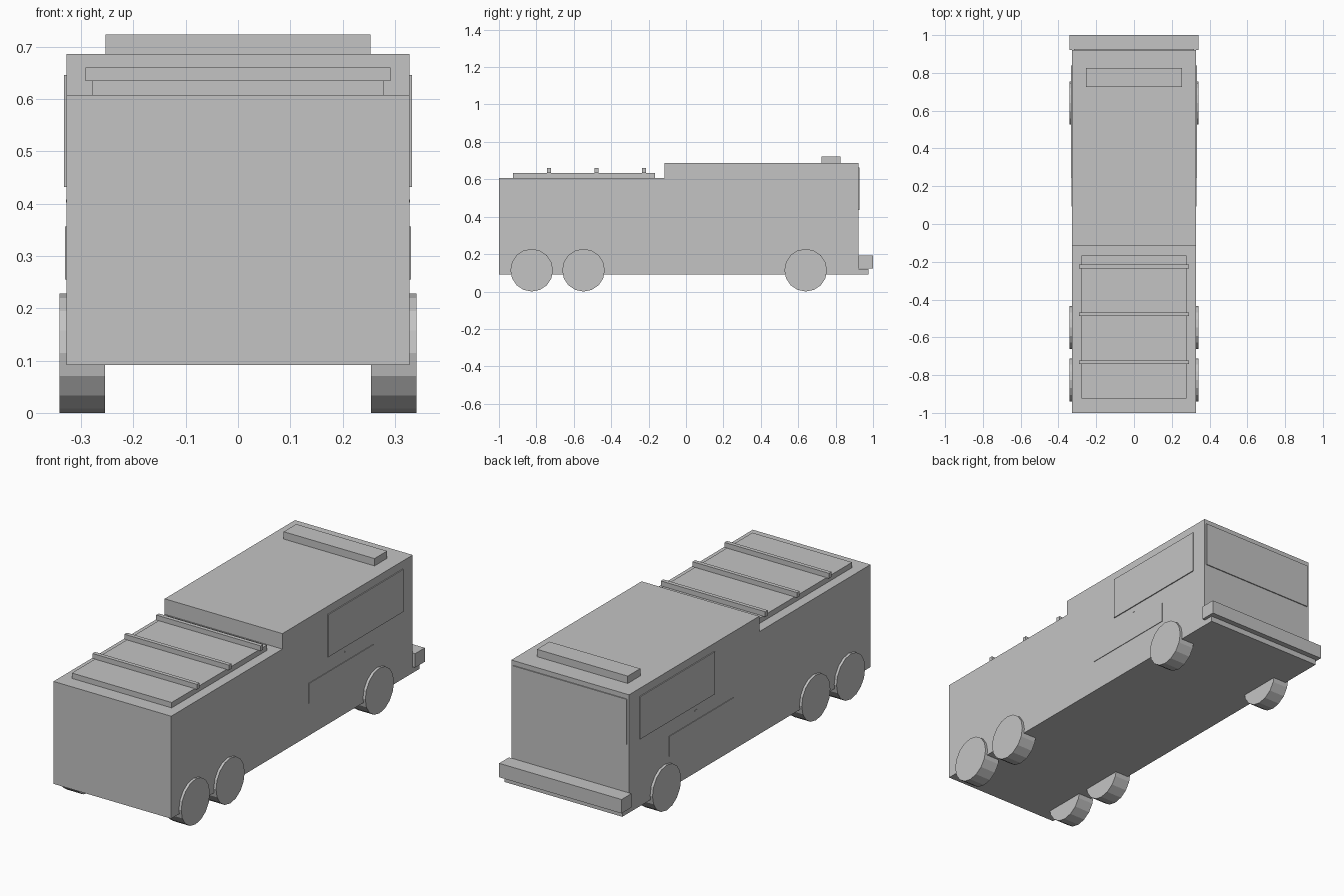
import bpy, bmesh, math
from mathutils import Matrix, Vector

if "Cube" in bpy.data.objects:
    bpy.data.objects.remove(bpy.data.objects["Cube"])

# One plain grey paint for the whole model
grey = bpy.data.materials.new("plain grey")
grey.diffuse_color = (0.55, 0.55, 0.55, 1)
grey.use_nodes = True
grey.node_tree.nodes["Principled BSDF"].inputs["Base Color"].default_value = grey.diffuse_color


def finish(name, bm):
    bmesh.ops.recalc_face_normals(bm, faces=bm.faces)
    mesh = bpy.data.meshes.new(name)
    bm.to_mesh(mesh)
    bm.free()
    mesh.materials.append(grey)
    obj = bpy.data.objects.new(name, mesh)
    bpy.context.collection.objects.link(obj)
    return obj


def box(name, x0, x1, y0, y1, z0, z1):
    bm = bmesh.new()
    size = Matrix.Diagonal((x1 - x0, y1 - y0, z1 - z0, 1))
    centre = Matrix.Translation(((x0 + x1) / 2, (y0 + y1) / 2, (z0 + z1) / 2))
    bmesh.ops.create_cube(bm, size=1, matrix=centre @ size)
    return finish(name, bm)


def wheel(name, x, y):
    # 16-sided drum with a vertex pointing straight down
    bm = bmesh.new()
    place = Matrix.Translation((x, y, 0.114)) @ Matrix.Rotation(math.pi / 2, 4, 'Y')
    bmesh.ops.create_cone(bm, cap_ends=True, segments=16, radius1=0.114,
                          radius2=0.114, depth=0.087, matrix=place)
    return finish(name, bm)


# Truck body: side profile (y, z) extruded across the width
W = 0.328
profile = [(-1, 0.092), (0.975, 0.092), (0.975, 0.12), (0.922, 0.12),
           (0.922, 0.686), (-0.115, 0.686), (-0.115, 0.608), (-1, 0.608)]
bm = bmesh.new()
face = bm.faces.new([bm.verts.new((-W, y, z)) for y, z in profile])
side = bmesh.ops.extrude_face_region(bm, geom=[face])["geom"]
bmesh.ops.translate(bm, vec=Vector((2 * W, 0, 0)),
                    verts=[v for v in side if isinstance(v, bmesh.types.BMVert)])
finish("truck_body", bm)

# Bumper, windscreen and roof light bar
box("bumper", -0.341, 0.341, 0.922, 1.0, 0.122, 0.192)
box("windscreen", -0.318, 0.318, 0.918, 0.927, 0.435, 0.662)
box("roof_light_bar", -0.253, 0.253, 0.725, 0.825, 0.68, 0.723)

# Rear deck cover and its cross ribs
box("deck_cover", -0.278, 0.278, -0.925, -0.167, 0.6, 0.635)
for i, y in enumerate((-0.732, -0.478, -0.225)):
    box(f"deck_rib_{i + 1}", -0.291, 0.291, y - 0.01, y + 0.01, 0.634, 0.66)

# Mirrored side parts: windows, lockers, handles and wheels
for label, s in (("left", -1), ("right", 1)):
    def plate(name, depth, y0, y1, z0, z1):
        a, b = sorted((s * (W - 0.003), s * (W + depth)))
        box(f"{label}_{name}", a, b, y0, y1, z0, z1)

    plate("window", 0.005, 0.245, 0.84, 0.432, 0.646)
    plate("side_panel", 0.003, 0.093, 0.605, 0.255, 0.356)
    plate("door_handle", 0.001, 0.38, 0.40, 0.402, 0.408)
    for place, y in (("front", 0.64), ("middle", -0.548), ("rear", -0.825)):
        wheel(f"{label}_{place}_wheel", s * 0.2975, y)
